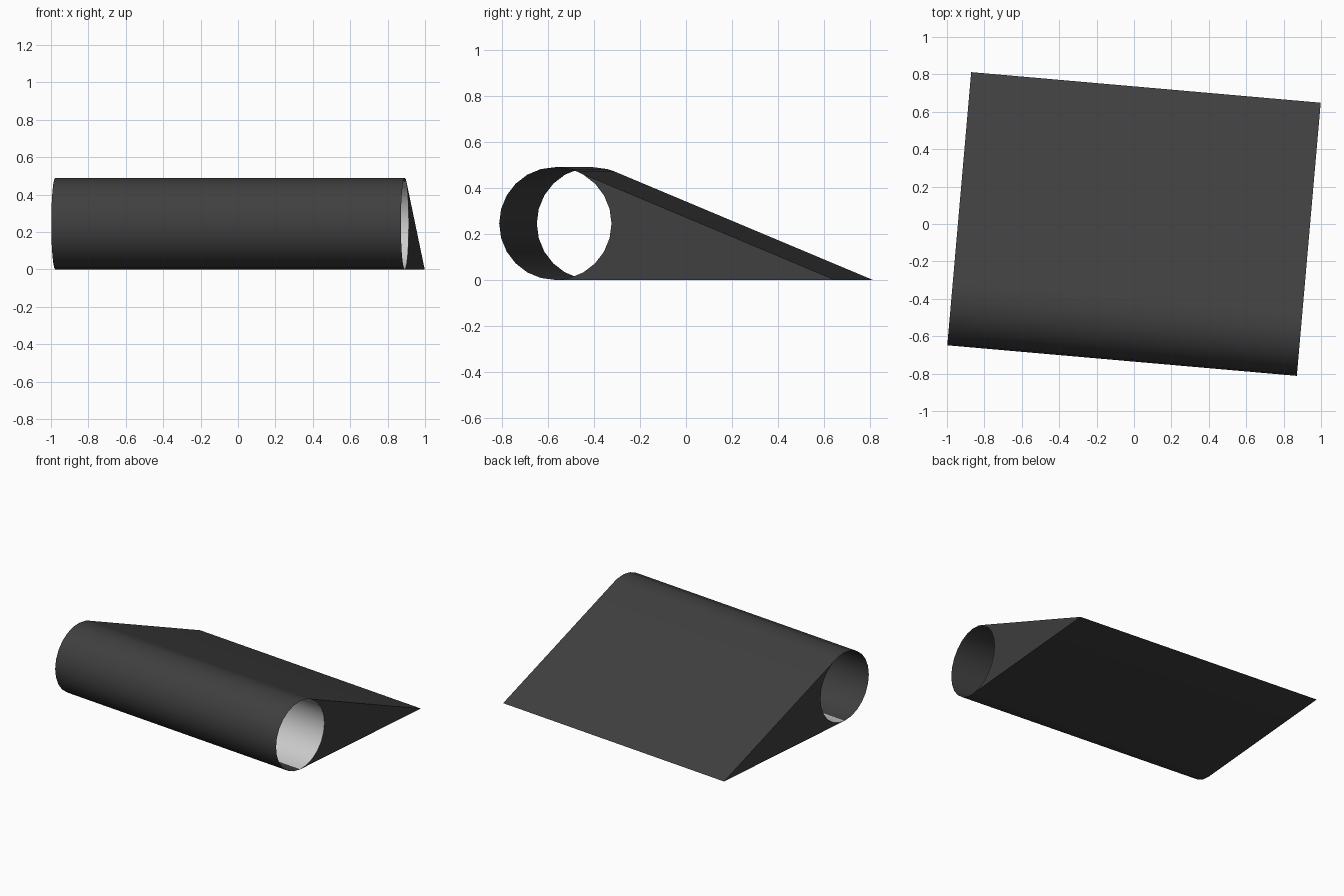
import bpy, bmesh, math
from mathutils import Matrix

if "Cube" in bpy.data.objects:
    bpy.data.objects.remove(bpy.data.objects["Cube"])

R, HALF, TIP = 0.245, 0.938, (0.733, 0.0)
CY = -0.733 + R
TURN = Matrix.Rotation(math.radians(-5), 4, 'Z')
TANGENT = 90 - 2 * math.degrees(math.atan(R / (TIP[0] - CY)))

dark = bpy.data.materials.new("dark_grey")
dark.diffuse_color = (0.05, 0.05, 0.05, 1)
dark.use_nodes = True
dark.node_tree.nodes["Principled BSDF"].inputs["Base Color"].default_value = dark.diffuse_color


def arc(a, b, n):
    angles = [math.radians(a + (b - a) * i / n) for i in range(n + 1)]
    return [(CY + R * math.cos(t), R + R * math.sin(t)) for t in angles]


def finish(name, bm, mat=None):
    me = bpy.data.meshes.new(name)
    bm.transform(TURN)
    bm.to_mesh(me)
    bm.free()
    ob = bpy.data.objects.new(name, me)
    bpy.context.collection.objects.link(ob)
    if mat:
        me.materials.append(mat)
    bpy.ops.object.select_all(action='DESELECT')
    ob.select_set(True)
    bpy.context.view_layer.objects.active = ob
    bpy.ops.object.shade_smooth_by_angle(angle=math.radians(30))
    return ob


def sheet(name, pts, mat=None):
    bm = bmesh.new()
    left, right = [[bm.verts.new((x, y, z)) for y, z in pts] for x in (-HALF, HALF)]
    for i in range(len(pts) - 1):
        bm.faces.new((left[i], right[i], right[i + 1], left[i + 1]))
    return finish(name, bm, mat)


# Outer skin: sloped top, rounded nose, flat underside
nose = [p for p in arc(75, 270, 13)]
top = arc(TANGENT, TANGENT, 1)[0]
sheet("outer_skin", [TIP, top] + nose + [TIP], dark)

# Rear wall of the open tube
rear = arc(-90, 60, 10) + [top]
sheet("tube_rear_wall", rear)

# Wedge-shaped end panels, fanned from the tip
for name, x in (("left_end_panel", -HALF), ("right_end_panel", HALF)):
    bm = bmesh.new()
    tip = bm.verts.new((x, *TIP))
    edge = [bm.verts.new((x, y, z)) for y, z in rear]
    for a, b in zip(edge, edge[1:]):
        bm.faces.new((tip, b, a) if x > 0 else (tip, a, b))
    finish(name, bm, dark)
